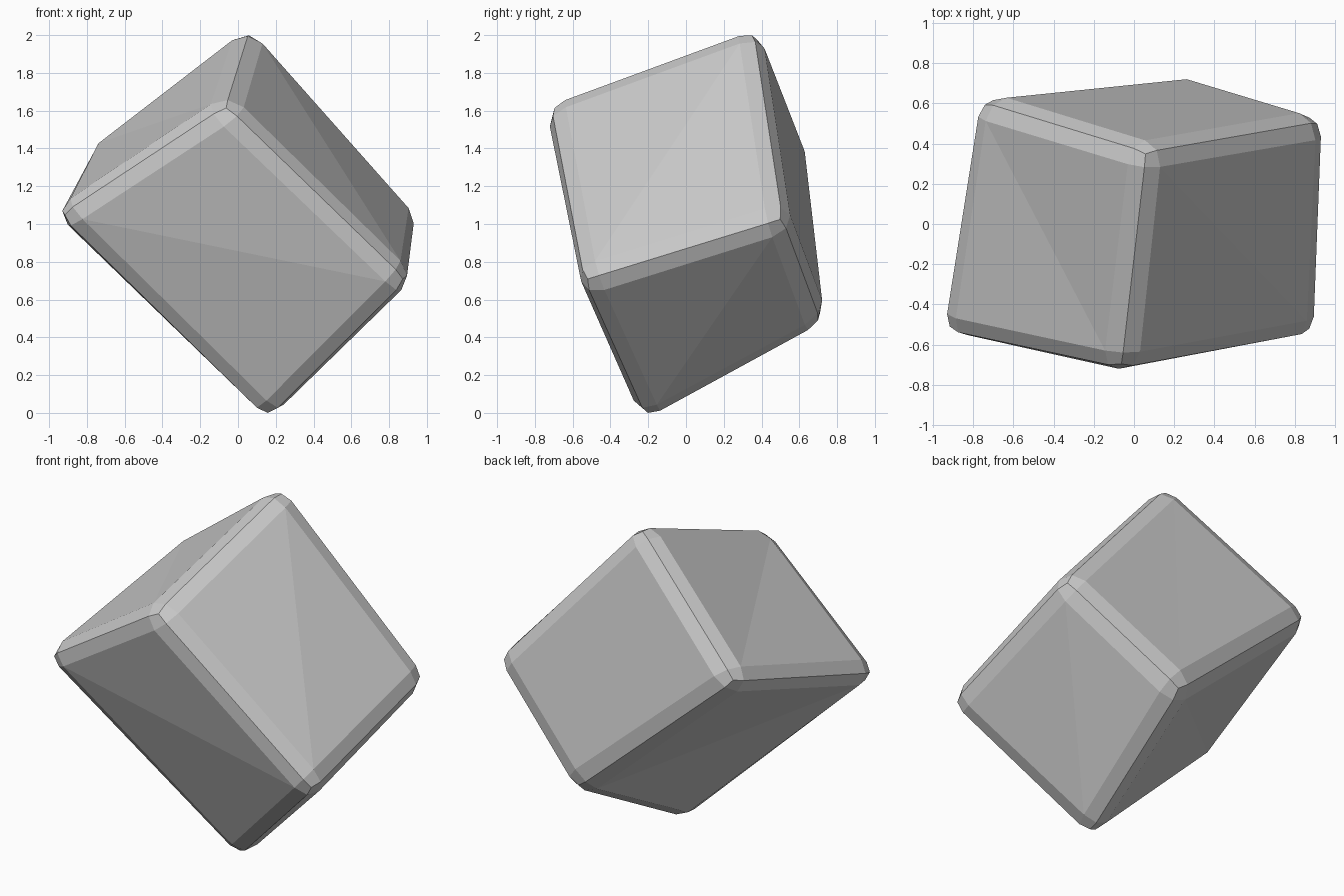
import bpy
import bmesh
from mathutils import Vector

BEVEL = 0.113

cube = bpy.data.objects.get("Cube")
if cube:
    bpy.data.objects.remove(cube, do_unlink=True)

# Stone colour
stone = bpy.data.materials.new("stone grey")
stone.use_nodes = True
grey = (0.58, 0.58, 0.58, 1)
stone.diffuse_color = grey
stone.node_tree.nodes["Principled BSDF"].inputs["Base Color"].default_value = grey

# Eight worn corners of the tilted block
corners = {
    "A": Vector((0.06, 0.35, 2.0)),
    "B": Vector((-0.06, -0.695, 1.615)),
    "C": Vector((-0.915, -0.51, 1.05)),
    "D": Vector((0.875, -0.52, 0.71)),
    "E": Vector((0.16, -0.20, 0.0)),
    "F": Vector((0.915, 0.50, 1.025)),
    "G": Vector((-0.74, 0.595, 1.375)),
    "H": Vector((0.26, 0.70, 0.49)),
}
sides = ["ABDF", "BCED", "AGCB", "CGHE", "DEHF", "AFHG"]
creases = ["AD", "CD", "BG", "FE", "CH", "AH"]

# Sharp block, corners pushed out so the bevel brings them back
bm = bmesh.new()
verts = {name: bm.verts.new(p) for name, p in corners.items()}
for side in sides:
    bm.faces.new([verts[c] for c in side])
bmesh.ops.recalc_face_normals(bm, faces=bm.faces[:])
pushed = {}
for name, v in verts.items():
    pull = Vector()
    for e in v.link_edges:
        pull += (e.other_vert(v).co - v.co).normalized()
    pushed[name] = v.co - pull * BEVEL * 0.423
for name, v in verts.items():
    v.co = pushed[name]

# Worn edges in two flat facets
bmesh.ops.bevel(bm, geom=bm.edges[:], offset=BEVEL, offset_type='OFFSET',
                segments=2, profile=0.5, affect='EDGES', clamp_overlap=True)

# Crease each broad side along one diagonal
broad = sorted(bm.faces, key=lambda f: f.calc_area(), reverse=True)[:6]
for face in broad:
    for a, b in creases:
        va, vb = [min(face.verts, key=lambda v: (v.co - corners[c]).length) for c in (a, b)]
        close = all((v.co - corners[c]).length < 0.3 for v, c in ((va, a), (vb, b)))
        if close and va is not vb and not bm.edges.get((va, vb)):
            bmesh.utils.face_split(face, va, vb)
            break

# Settle on the ground, centred
for axis in range(3):
    values = [v.co[axis] for v in bm.verts]
    shift = min(values) if axis == 2 else (min(values) + max(values)) / 2
    for v in bm.verts:
        v.co[axis] -= shift

mesh = bpy.data.meshes.new("boulder")
bm.to_mesh(mesh)
bm.free()
mesh.materials.append(stone)
boulder = bpy.data.objects.new("boulder", mesh)
bpy.context.collection.objects.link(boulder)
